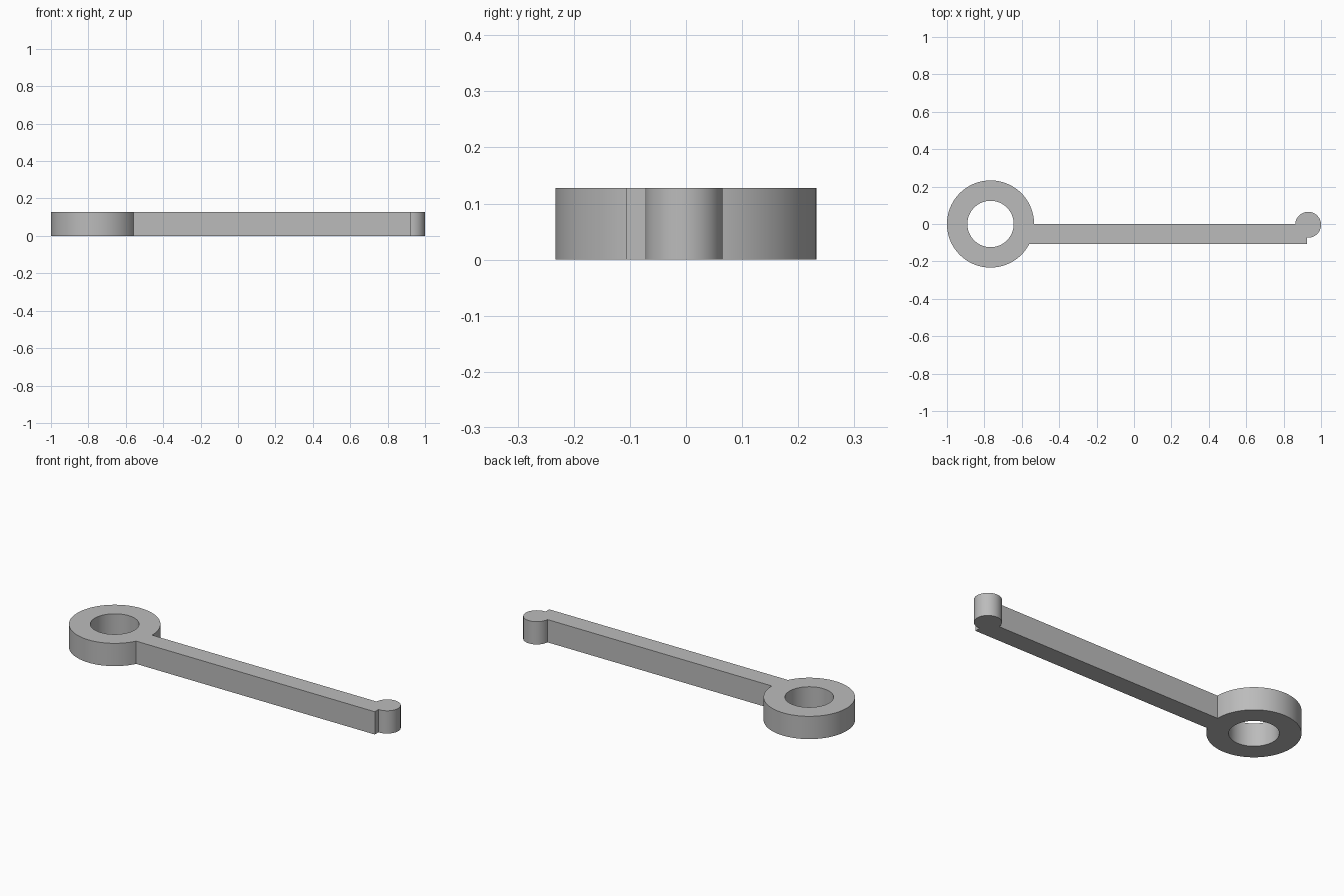
import bpy, bmesh
from math import radians, sin, cos, asin, acos, tau, pi
from mathutils import Vector

cube = bpy.data.objects.get("Cube")
if cube:
    bpy.data.objects.remove(cube, do_unlink=True)

HEIGHT = 0.128
RING, RING_R, HOLE_R = Vector((-0.767, 0.0)), 0.233, 0.124
PIN, PIN_R = Vector((0.931, -0.004)), 0.069
BAR_FRONT, BAR_BACK, BAR_END = -0.106, 0.0, 0.925


def arc(centre, radius, start, end, steps):
    """Points along an arc, both ends included."""
    angles = [start + (end - start) * i / steps for i in range(steps + 1)]
    return [centre + radius * Vector((cos(a), sin(a))) for a in angles]


def add_loop(bm, points):
    verts = [bm.verts.new((p.x, p.y, 0)) for p in points]
    return [bm.edges.new((a, b)) for a, b in zip(verts, verts[1:] + verts[:1])]


# Outline: ring, straight bar, square bar end, round pin
ring_arc = arc(RING, RING_R, asin((BAR_BACK - RING.y) / RING_R),
               tau + asin((BAR_FRONT - RING.y) / RING_R), 80)
pin_arc = arc(PIN, PIN_R, -acos((BAR_END - PIN.x) / PIN_R),
              pi - asin((BAR_BACK - PIN.y) / PIN_R), 48)
outline = ring_arc + [Vector((BAR_END, BAR_FRONT))] + pin_arc
hole = arc(RING, HOLE_R, 0, tau, 72)[:-1]

# Fill the profile and raise it to full thickness
bm = bmesh.new()
edges = add_loop(bm, outline) + add_loop(bm, hole)
bmesh.ops.triangle_fill(bm, edges=edges, use_beauty=True)
raised = bmesh.ops.extrude_face_region(bm, geom=bm.faces[:], use_keep_orig=True)
bmesh.ops.translate(bm, vec=(0, 0, HEIGHT),
                    verts=[g for g in raised["geom"] if isinstance(g, bmesh.types.BMVert)])
bmesh.ops.recalc_face_normals(bm, faces=bm.faces[:])
bmesh.ops.dissolve_limit(bm, angle_limit=radians(0.5), verts=bm.verts[:], edges=bm.edges[:])
mesh = bpy.data.meshes.new("ring_lever")
bm.to_mesh(mesh)
bm.free()

lever = bpy.data.objects.new("ring_lever", mesh)
bpy.context.collection.objects.link(lever)

# Plain grey finish
grey = bpy.data.materials.new("plain_grey")
grey.use_nodes = True
colour = (0.5, 0.5, 0.5, 1)
grey.diffuse_color = colour
grey.node_tree.nodes["Principled BSDF"].inputs["Base Color"].default_value = colour
mesh.materials.append(grey)

# Smooth round walls, crisp rims
bpy.ops.object.select_all(action='DESELECT')
lever.select_set(True)
bpy.context.view_layer.objects.active = lever
bpy.ops.object.shade_smooth_by_angle(angle=radians(30))
